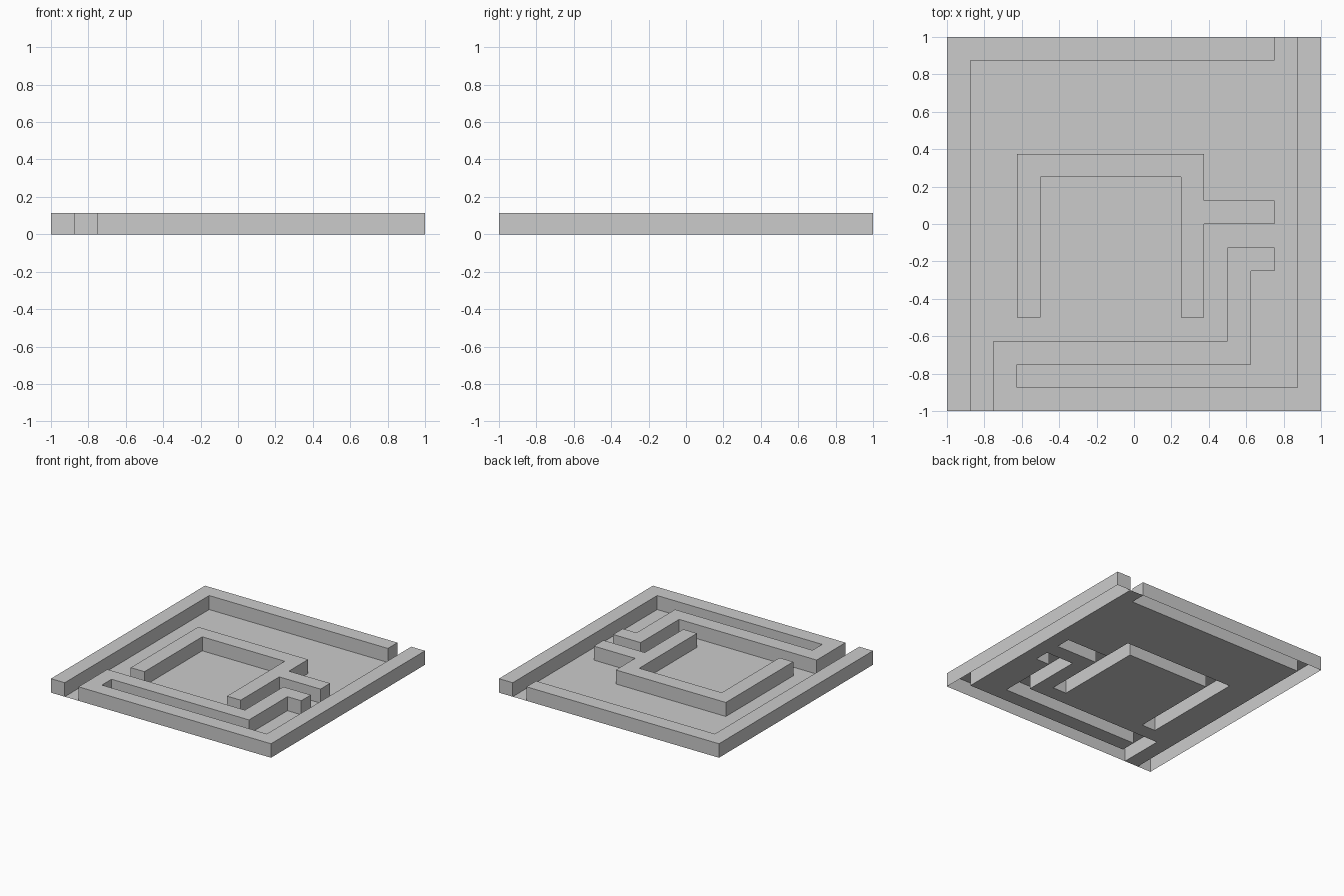
import bpy, bmesh

if "Cube" in bpy.data.objects:
    bpy.data.objects.remove(bpy.data.objects["Cube"])

WALL_HEIGHT = 0.115

# Wall strips as (x0, y0, x1, y1) in 1/8-unit cells
WALLS = [
    # outer ring, left open at the front-left and back-right
    (-8, -8, -7, 8), (-8, 7, 6, 8), (7, -8, 8, 8), (-6, -8, 8, -7),
    # inner run branching off the front wall
    (-6, -7, -5, -5), (-5, -6, 5, -5), (4, -5, 5, -1), (5, -2, 6, -1),
    # central three-sided enclosure with a side arm
    (-5, -4, -4, 3), (-4, 2, 3, 3), (2, -4, 3, 2), (3, 0, 6, 1),
]


def is_wall(face):
    c = face.calc_center_median() * 8
    return any(x0 < c.x < x1 and y0 < c.y < y1 for x0, y0, x1, y1 in WALLS)


# Floor sheet divided into 16 x 16 cells
bm = bmesh.new()
bmesh.ops.create_grid(bm, x_segments=16, y_segments=16, size=1)

# Raise the walls out of the sheet, leaving them open underneath
footprint = [f for f in bm.faces if is_wall(f)]
raised = bmesh.ops.extrude_face_region(bm, geom=footprint)["geom"]
bmesh.ops.translate(bm, vec=(0, 0, WALL_HEIGHT),
                    verts=[v for v in raised if isinstance(v, bmesh.types.BMVert)])
leftover = [f for f in footprint if f.is_valid]
if leftover:
    bmesh.ops.delete(bm, geom=leftover, context='FACES')
bmesh.ops.recalc_face_normals(bm, faces=bm.faces)
if sum(f.normal.z for f in bm.faces) < 0:
    bmesh.ops.reverse_faces(bm, faces=bm.faces)

mesh = bpy.data.meshes.new("maze")
bm.to_mesh(mesh)
bm.free()
bpy.context.collection.objects.link(bpy.data.objects.new("maze", mesh))
